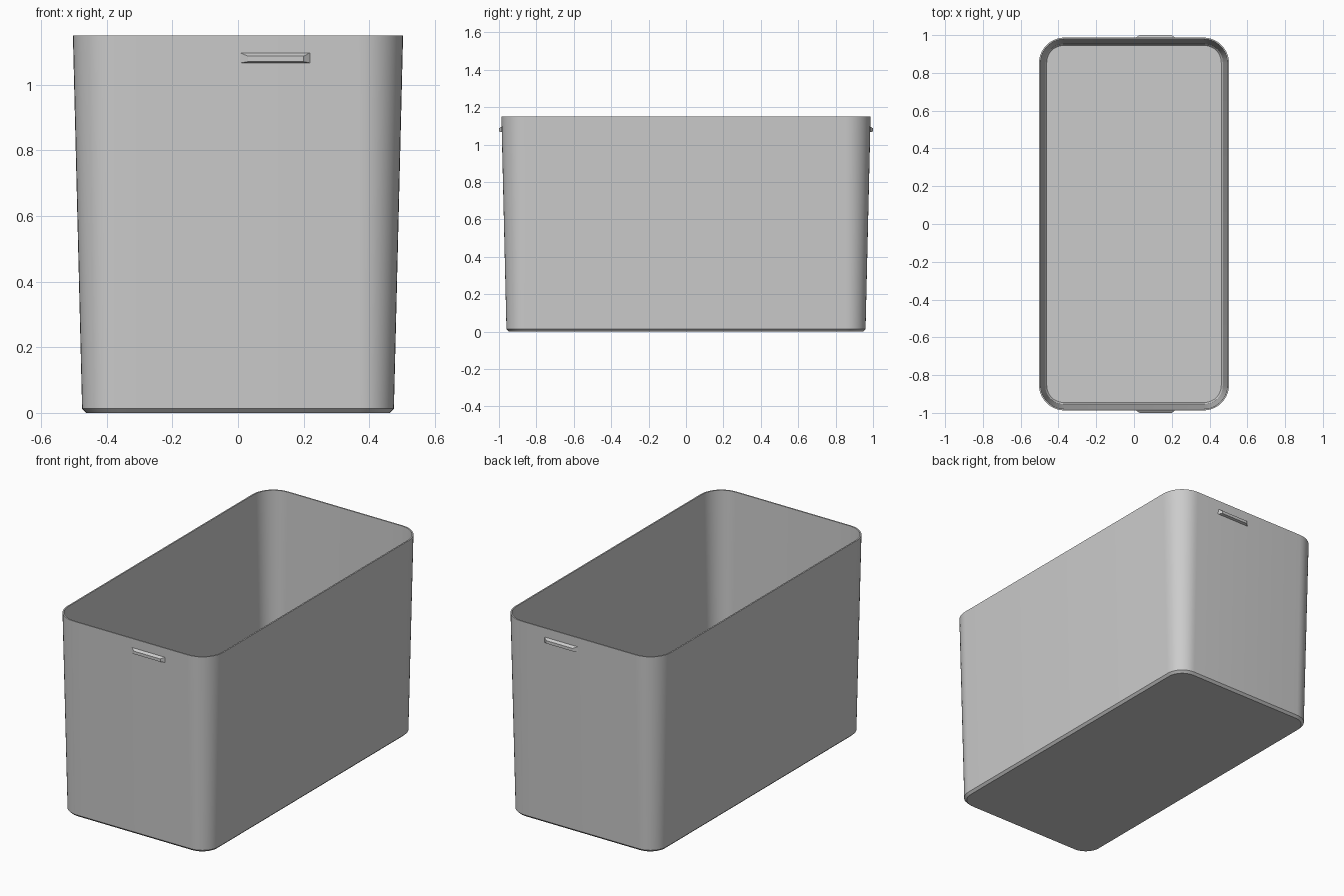
import bpy, bmesh, math

if "Cube" in bpy.data.objects:
    bpy.data.objects.remove(bpy.data.objects["Cube"])

grey = bpy.data.materials.new("light_grey_plastic")
grey.diffuse_color = (0.6, 0.6, 0.6, 1)
grey.use_nodes = True
grey.node_tree.nodes["Principled BSDF"].inputs["Base Color"].default_value = grey.diffuse_color


def finish(bm, name):
    bmesh.ops.recalc_face_normals(bm, faces=bm.faces)
    me = bpy.data.meshes.new(name)
    bm.to_mesh(me)
    bm.free()
    ob = bpy.data.objects.new(name, me)
    bpy.context.collection.objects.link(ob)
    me.materials.append(grey)
    return ob


def rounded_ring(bm, hx, hy, r, z, seg=10):
    """Rounded rectangle loop of vertices."""
    verts = []
    for i, (sx, sy) in enumerate([(1, 1), (-1, 1), (-1, -1), (1, -1)]):
        for k in range(seg + 1):
            a = math.pi / 2 * (i + k / seg)
            verts.append(bm.verts.new((sx * (hx - r) + r * math.cos(a),
                                       sy * (hy - r) + r * math.sin(a), z)))
    return verts


def bridge(bm, a, b):
    n = len(a)
    for i in range(n):
        bm.faces.new((a[i], a[(i + 1) % n], b[(i + 1) % n], b[i]))


# Tapered open bin: outside from base to rim, then inside back to the floor
bm = bmesh.new()
levels = [(0.462, 0.947, 0.095, 0.0),
          (0.475, 0.960, 0.105, 0.013),
          (0.503, 0.987, 0.135, 1.15),
          (0.495, 0.979, 0.127, 1.15),
          (0.470, 0.954, 0.098, 0.026),
          (0.462, 0.945, 0.090, 0.014)]
rings = [rounded_ring(bm, *lv) for lv in levels]
for a, b in zip(rings, rings[1:]):
    bridge(bm, a, b)
bm.faces.new(rings[0])
bm.faces.new(rings[-1])
body = finish(bm, "bin_body")
bpy.context.view_layer.objects.active = body
body.select_set(True)
bpy.ops.object.shade_smooth_by_angle(angle=math.radians(30))

# Small finger lips, offset to +x on both short ends
for name, s in (("front_lip", -1), ("back_lip", 1)):
    bm = bmesh.new()
    wall = [(0.0, 1.10), (0.225, 1.10), (0.225, 1.065), (0.0, 1.065)]
    edge = [(0.03, 1.087), (0.20, 1.087), (0.20, 1.070), (0.03, 1.070)]
    inner = [bm.verts.new((x, s * 0.981, z)) for x, z in wall]
    outer = [bm.verts.new((x, s * 1.0, z)) for x, z in edge]
    bridge(bm, inner, outer)
    bm.faces.new(inner)
    bm.faces.new(outer)
    finish(bm, name)
